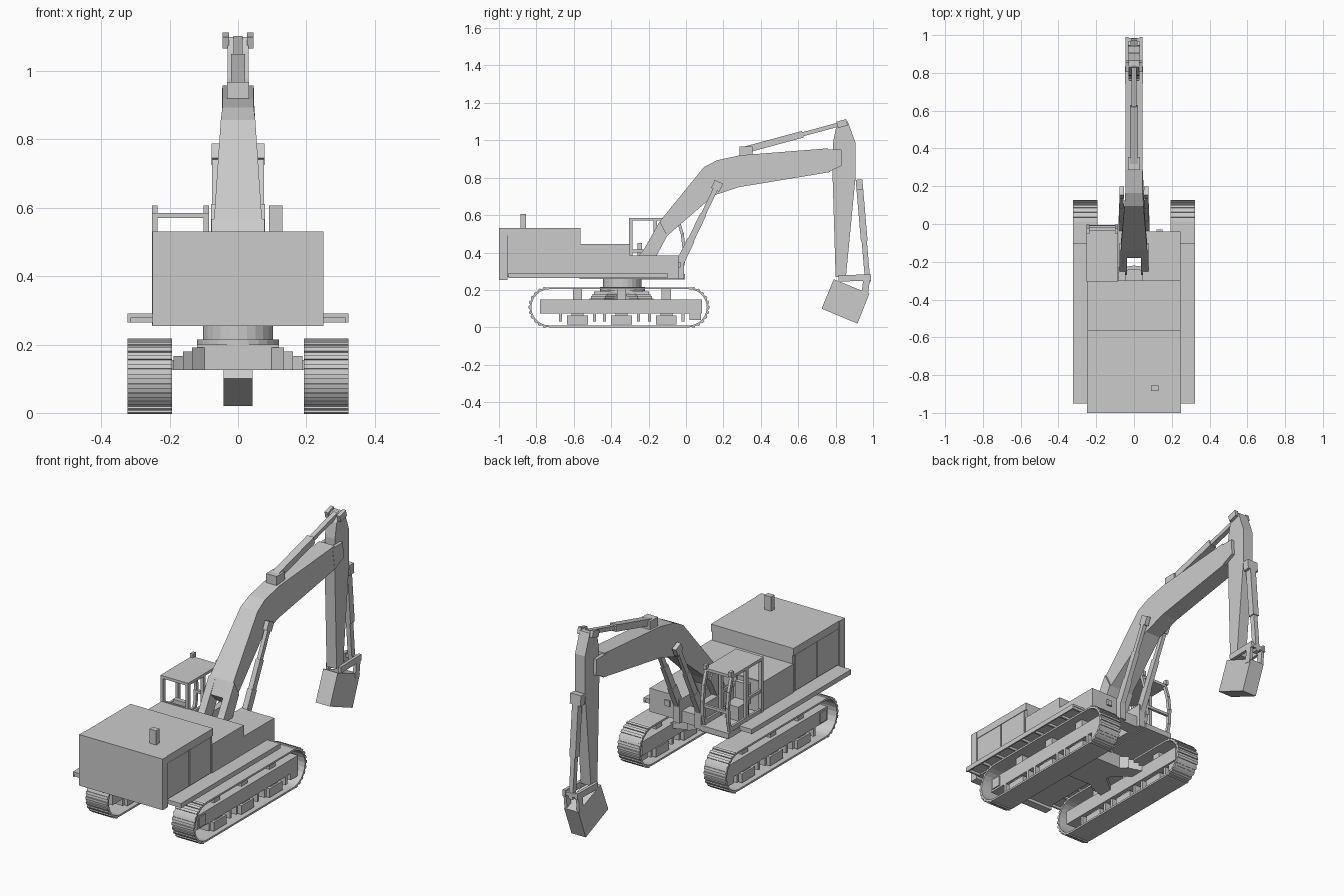
import bpy, bmesh, math
from mathutils import Vector

if "Cube" in bpy.data.objects:
    bpy.data.objects.remove(bpy.data.objects["Cube"])

grey = bpy.data.materials.new("plain_grey")
grey.use_nodes = True
grey.diffuse_color = (0.6, 0.6, 0.6, 1)
grey.node_tree.nodes["Principled BSDF"].inputs["Base Color"].default_value = (0.6, 0.6, 0.6, 1)


def finish(name, bm):
    bmesh.ops.recalc_face_normals(bm, faces=bm.faces)
    mesh = bpy.data.meshes.new(name)
    bm.to_mesh(mesh)
    bm.free()
    mesh.materials.append(grey)
    ob = bpy.data.objects.new(name, mesh)
    bpy.context.collection.objects.link(ob)
    return ob


def box(name, x, y, z):
    """Box from (min, max) pairs."""
    bm = bmesh.new()
    bmesh.ops.create_cube(bm, size=1)
    for v in bm.verts:
        v.co = [(r[0] + r[1]) / 2 + c * (r[1] - r[0]) for c, r in zip(v.co, (x, y, z))]
    return finish(name, bm)


def both(name, x, y, z):
    """The same box on the left and the right."""
    box(name + "_left", x, y, z)
    box(name + "_right", (-x[1], -x[0]), y, z)


def profile(name, pts, width, centre=0):
    """Side outline in (y, z) spread across x; width may depend on y."""
    half = width if callable(width) else (lambda y: width)
    bm = bmesh.new()
    a = [bm.verts.new((centre - half(y), y, z)) for y, z in pts]
    b = [bm.verts.new((centre + half(y), y, z)) for y, z in pts]
    bm.faces.new(a)
    bm.faces.new(b[::-1])
    for i in range(len(pts)):
        j = (i + 1) % len(pts)
        bm.faces.new((a[i], a[j], b[j], b[i]))
    return finish(name, bm)


def bar(name, p, q, half, thick, centre=0):
    """Square bar between two (y, z) points."""
    p, q = Vector(p), Vector(q)
    d = (q - p).normalized()
    n = Vector((-d.y, d.x)) * thick / 2
    return profile(name, [p - n, q - n, q + n, p + n], half, centre)


def lerp(p, q, t):
    return tuple(Vector(p).lerp(Vector(q), t))


# Crawler tracks: hollow belts with frames, rollers and pins
MID = -0.358
for side, label in ((1, "left"), (-1, "right")):
    bm = bmesh.new()
    rings = []
    for r in (0.107, 0.097):
        pts = []
        for end in (1, -1):
            for k in range(13):
                a = math.pi * k / 12 - math.pi / 2
                pts.append((MID + end * (0.372 + r * math.cos(a)), 0.107 + end * r * math.sin(a)))
        for x in (0.193, 0.323):
            rings.append([bm.verts.new((side * x, y, z)) for y, z in pts])
    n = len(rings[0])
    for a, b in ((0, 1), (1, 3), (3, 2), (2, 0)):
        for i in range(n):
            j = (i + 1) % n
            bm.faces.new((rings[a][i], rings[a][j], rings[b][j], rings[b][i]))
    finish("track_belt_" + label, bm)
    # raised shoes round both ends
    for end in (1, -1):
        for k in range(1, 12):
            a = math.pi * k / 12 - math.pi / 2
            c, s = math.cos(a), math.sin(a)
            y0, z0 = MID + end * 0.372, 0.107
            bar("track_shoe_" + label, (y0 + end * c * 0.098, z0 + s * 0.098),
                (y0 + end * c * 0.112, z0 + s * 0.112), 0.065, 0.014, side * 0.258)

both("track_frame", (0.205, 0.3), (-0.78, 0.085), (0.075, 0.15))
both("drive_plate", (0.3, 0.306), (-0.765, -0.71), (0.085, 0.14))
both("idler_block", (0.215, 0.3), (0.02, 0.08), (0.04, 0.08))
for c in (-0.58, -0.345, -0.105):
    both("lower_roller", (0.215, 0.3), (c - 0.055, c + 0.055), (0.014, 0.062))
    both("roller_mount", (0.225, 0.29), (c - 0.032, c + 0.032), (0.06, 0.078))
    both("carrier_roller", (0.235, 0.28), (c - 0.025, c + 0.025), (0.148, 0.207))
    for d in (-0.09, 0.09):
        both("guard_pin", (0.215, 0.3), (c + d - 0.008, c + d + 0.008), (0.03, 0.08))

# Undercarriage: hub, stepped splayed legs and turntable
box("carbody_hub", (-0.12, 0.12), (-0.46, -0.23), (0.125, 0.2))
for sx in (1, -1):
    for sy in (1, -1):
        for k in range(4):
            bm = bmesh.new()
            outer, top = 0.215 - 0.027 * k, 0.155 + 0.012 * k
            plan = [(0, 0), (0.1, 0.0), (outer, 0.06 + 0.3 * (outer - 0.1)),
                    (outer, 0.16 + 0.3 * (outer - 0.18)), (0.08, 0.1), (0, 0.1)]
            lo = [bm.verts.new((sx * x, -0.345 + sy * y, 0.125)) for x, y in plan]
            hi = [bm.verts.new((sx * x, -0.345 + sy * y, top)) for x, y in plan]
            bm.faces.new(lo)
            bm.faces.new(hi)
            for i in range(6):
                j = (i + 1) % 6
                bm.faces.new((lo[i], lo[j], hi[j], hi[i]))
            finish("carbody_leg_step", bm)
for name, r, z0, z1 in (("turntable_base", 0.12, 0.195, 0.215), ("turntable", 0.103, 0.21, 0.275)):
    bm = bmesh.new()
    bmesh.ops.create_cone(bm, cap_ends=True, segments=24, radius1=r, radius2=r, depth=z1 - z0)
    bmesh.ops.translate(bm, verts=bm.verts, vec=(0, -0.34, (z0 + z1) / 2))
    finish(name, bm)

# Upper body
box("counterweight", (-0.25, 0.25), (-1, -0.955), (0.254, 0.53))
box("engine_housing", (-0.24, 0.24), (-0.96, -0.565), (0.27, 0.53))
both("housing_rail", (0.235, 0.247), (-0.957, -0.565), (0.49, 0.53))
for y in ((-0.95, -0.77), (-0.762, -0.582)):
    both("side_door", (0.238, 0.246), y, (0.295, 0.488))
box("middle_housing", (-0.245, 0.245), (-0.57, -0.3), (0.258, 0.445))
box("front_tank", (0.08, 0.245), (-0.305, -0.04), (0.258, 0.385))
box("tank_cap", (0.12, 0.15), (-0.045, -0.03), (0.32, 0.35))
box("exhaust", (0.09, 0.13), (-0.885, -0.855), (0.52, 0.607))
both("boom_bracket", (0.045, 0.082), (-0.31, -0.01), (0.258, 0.385))
box("boom_front_beam", (-0.08, 0.08), (-0.1, -0.03), (0.258, 0.32))

# Walkways along both sides
both("walkway", (0.24, 0.323), (-0.95, -0.1), (0.278, 0.29))
both("walkway_edge", (0.315, 0.323), (-0.95, -0.1), (0.264, 0.29))
for k in range(9):
    y = -0.945 + 0.104 * k
    both("walkway_rib", (0.24, 0.32), (y, y + 0.01), (0.264, 0.28))

# Open cab: floor, roof, bowed front posts, rails and seat
CX, CH = -0.168, 0.083
box("cab_floor", (CX - CH, CX + CH), (-0.305, -0.005), (0.255, 0.285))
box("cab_roof", (CX - CH, CX + CH), (-0.305, -0.035), (0.57, 0.585))
bow = [(-0.045, 0.58), (-0.02, 0.5), (-0.01, 0.42), (-0.015, 0.34), (-0.03, 0.28)]
for x in (CX - CH + 0.008, CX + CH - 0.008):
    box("cab_rear_post", (x - 0.008, x + 0.008), (-0.305, -0.285), (0.28, 0.575))
    box("cab_door_post", (x - 0.008, x + 0.008), (-0.175, -0.155), (0.28, 0.575))
    box("cab_sill", (x - 0.006, x + 0.006), (-0.3, -0.03), (0.28, 0.31))
    box("cab_side_rail", (x - 0.006, x + 0.006), (-0.3, -0.165), (0.4, 0.415))
    box("roof_lamp", (x - 0.008, x + 0.008), (-0.05, -0.025), (0.58, 0.606))
    for p, q in zip(bow, bow[1:]):
        bar("cab_front_post", p, q, 0.008, 0.016, x)
box("cab_front_rail", (CX - CH, CX + CH), (-0.022, -0.008), (0.385, 0.4))
box("cab_rear_panel", (CX - CH, CX + CH), (-0.305, -0.295), (0.28, 0.45))
box("seat_base", (CX - 0.04, CX + 0.04), (-0.24, -0.15), (0.28, 0.36))
box("seat_back", (CX - 0.04, CX + 0.04), (-0.26, -0.235), (0.34, 0.45))

# Boom with wide forked foot
profile("boom", [(-0.18, 0.49), (-0.14, 0.567), (0.095, 0.856), (0.165, 0.893), (0.29, 0.92),
                 (0.76, 0.957), (0.77, 0.83), (0.285, 0.75), (0.15, 0.706), (-0.1, 0.49), (-0.13, 0.44)],
        lambda y: min(0.07, max(0.046, 0.06 - y * 0.1)))
for x in (0.057, -0.057):
    profile("boom_foot", [(-0.27, 0.36), (-0.225, 0.417), (-0.14, 0.567), (-0.1, 0.49),
                          (-0.17, 0.36)], 0.02, x)
    profile("boom_tip_cheek", [(0.74, 0.95), (0.83, 0.95), (0.835, 0.865), (0.76, 0.83)], 0.01, x * 0.65)

# Twin lift cylinders
low, high = (-0.035, 0.34), (0.17, 0.765)
for x in (0.066, -0.066):
    bar("lift_lower_mount", low, lerp(low, high, 0.3), 0.015, 0.042, x)
    bar("lift_barrel", lerp(low, high, 0.25), lerp(low, high, 0.62), 0.013, 0.034, x)
    bar("lift_rod", lerp(low, high, 0.6), high, 0.01, 0.026, x)
    bar("lift_head", lerp(low, high, 0.93), lerp(low, high, 1.03), 0.012, 0.048, x)

# Stick and its cylinder
profile("stick", [(0.783, 0.83), (0.785, 0.98), (0.8, 1.06), (0.83, 1.1), (0.865, 1.1), (0.905, 0.99),
                  (0.905, 0.79), (0.855, 0.27), (0.8, 0.27)], 0.03)
box("stick_cylinder_bracket", (-0.032, 0.032), (0.285, 0.355), (0.915, 0.968))
low, high = (0.32, 0.95), (0.845, 1.092)
bar("stick_barrel", low, lerp(low, high, 0.58), 0.02, 0.036)
bar("stick_rod", lerp(low, high, 0.55), high, 0.013, 0.022)
for x in (0.036, -0.036):
    bar("stick_rod_fork", lerp(low, high, 0.93), lerp(low, high, 1.03), 0.01, 0.035, x)

# Bucket cylinder, link and bucket
low, high = (0.925, 0.79), (0.972, 0.24)
bar("bucket_cylinder_head", low, lerp(low, high, 0.1), 0.032, 0.036)
bar("bucket_barrel", lerp(low, high, 0.08), lerp(low, high, 0.6), 0.018, 0.036)
bar("bucket_rod", lerp(low, high, 0.58), high, 0.012, 0.028)
for x in (0.037, -0.037):
    bar("bucket_link", (0.815, 0.262), (0.99, 0.266), 0.008, 0.034, x)
    bar("bucket_lug", (0.968, 0.28), (0.955, 0.17), 0.008, 0.035, x)
box("link_pin", (-0.045, 0.045), (0.965, 0.985), (0.255, 0.275))
profile("bucket", [(0.79, 0.257), (0.98, 0.18), (0.917, 0.02), (0.725, 0.1)], 0.043)
